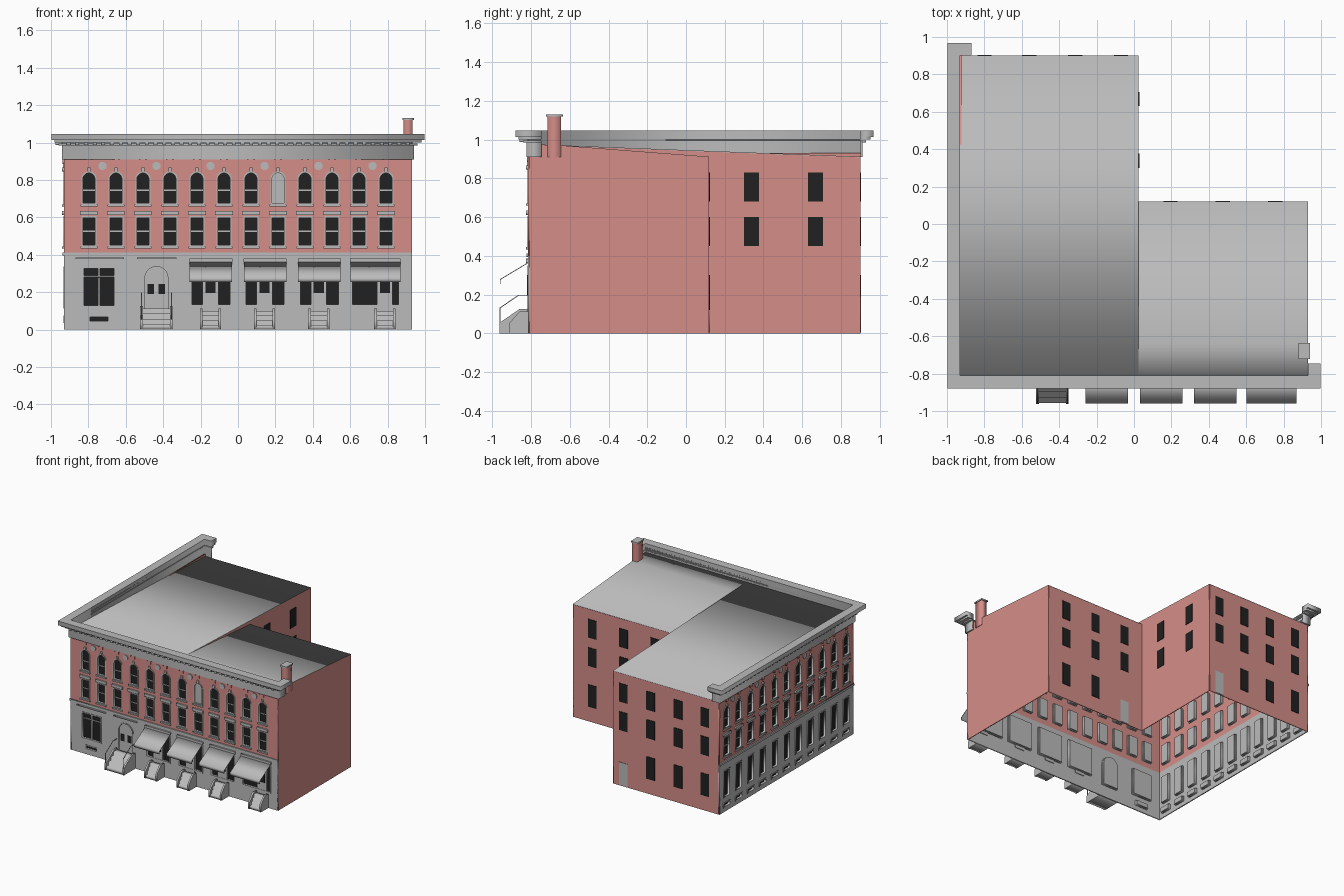
import bpy, math
from mathutils import Matrix, Vector

if "Cube" in bpy.data.objects:
    bpy.data.objects.remove(bpy.data.objects["Cube"])


def material(name, rgb):
    m = bpy.data.materials.new(name)
    m.diffuse_color = (*rgb, 1)
    m.use_nodes = True
    m.node_tree.nodes["Principled BSDF"].inputs["Base Color"].default_value = m.diffuse_color
    return m


STONE = material("grey_stone", (0.5, 0.5, 0.5))
BRICK = material("red_brick", (0.66, 0.27, 0.25))
GLASS = material("dark_glass", (0.015, 0.015, 0.015))


def frame(right, up, origin=(0, 0, 0)):
    """Local axes for a wall: u to the right, v up, w outward."""
    r, u = Vector(right), Vector(up)
    m = Matrix((r, u, r.cross(u))).transposed().to_4x4()
    m.translation = origin
    return m


Z = (0, 0, 1)
PLAN = frame((1, 0, 0), (0, 1, 0))
SECTION = frame((0, 1, 0), Z)                       # profile in y,z swept along x
FRONT = frame((1, 0, 0), Z, (0, -0.815, 0))
LEFT = frame((0, -1, 0), Z, (-0.93, 0, 0))
BACK_LONG = frame((-1, 0, 0), Z, (0, 0.90, 0))
BACK_WING = frame((-1, 0, 0), Z, (0, 0.12, 0))
COURT = frame((0, 1, 0), Z, (0.025, 0, 0))


def shape(name, mat, fr, w0, w1, loops):
    """Extrude flat outlines (nested loops become holes) from depth w0 to w1."""
    c = bpy.data.curves.new(name, 'CURVE')
    c.dimensions, c.fill_mode, c.extrude = '2D', 'BOTH', (w1 - w0) / 2
    for pts in loops:
        s = c.splines.new('POLY')
        s.points.add(len(pts) - 1)
        for p, (u, v) in zip(s.points, pts):
            p.co = (u, v, 0, 1)
        s.use_cyclic_u = True
    tmp = bpy.data.objects.new(name + "_outline", c)
    bpy.context.collection.objects.link(tmp)
    bpy.context.view_layer.update()
    deps = bpy.context.evaluated_depsgraph_get()
    me = bpy.data.meshes.new_from_object(tmp.evaluated_get(deps))
    bpy.data.objects.remove(tmp)
    me.materials.clear()
    me.materials.append(mat)
    me.transform(fr @ Matrix.Translation((0, 0, (w0 + w1) / 2)))
    ob = bpy.data.objects.new(name, me)
    bpy.context.collection.objects.link(ob)
    return ob


def rect(u0, u1, v0, v1):
    return [(u0, v0), (u1, v0), (u1, v1), (u0, v1)]


def opening(o, g=0.0):
    """Outline of an opening (centre, bottom, top, width, arched) grown by g."""
    c, v0, v1, w, arched = o
    h, v0, v1 = w / 2 + g, v0 - g, v1 + g
    if not arched:
        return rect(c - h, c + h, v0, v1)
    arc = [(c + h * math.cos(a * math.pi / 10), v1 - h + h * math.sin(a * math.pi / 10)) for a in range(11)]
    return [(c - h, v0), (c + h, v0)] + arc


def disc(u, v, r):
    return [(u + r * math.cos(a * math.pi / 8), v + r * math.sin(a * math.pi / 8)) for a in range(16)]


def facade(tag, fr, u0, u1, cols, ground, blind=()):
    """Street wall with stone ground floor and two brick storeys of windows."""
    rects = [(c, 0.45, 0.60, 0.07, False) for c in cols]
    arches = [(c, 0.675, 0.84, 0.07, True) for c in cols]
    upper = rects + arches
    shape(tag + "_ground_wall", STONE, fr, -0.008, 0, [rect(u0, u1, 0, 0.40)] + [opening(o) for o in ground])
    shape(tag + "_brick_wall", BRICK, fr, -0.008, 0, [rect(u0, u1, 0.40, 0.93)] + [opening(o) for o in upper])
    # glazing, its backing and the frames around it
    glazed = [o for o in ground + upper if o not in [arches[i] for i in blind]]
    shape(tag + "_glass", GLASS, fr, -0.018, -0.013, [opening(o) for o in glazed])
    shape(tag + "_window_backs", STONE, fr, -0.03, -0.018, [opening(o, 0.003) for o in ground + upper])
    shape(tag + "_window_frames", STONE, fr, -0.018, 0.004,
          [opening(o, g) for o in ground + upper for g in (0.006, -0.003)])
    if blind:
        shape(tag + "_blind_window", STONE, fr, -0.018, -0.006, [opening(arches[i]) for i in blind])
    shape(tag + "_sash_rails", STONE, fr, -0.016, -0.008,
          [rect(c - 0.035, c + 0.035, v, v + 0.006) for c in cols for v in (0.523, 0.742)])
    # lintels, sills, keystones, belt course and medallions
    trim = [rect(c - 0.047, c + 0.047, 0.612, 0.634) for c in cols]
    trim += [rect(c - 0.045, c + 0.045, v, v + 0.011) for c in cols for v in (0.434, 0.659)]
    trim += [rect(c - 0.008, c + 0.008, 0.846, 0.866) for c in cols]
    shape(tag + "_lintels_and_sills", STONE, fr, 0, 0.010, trim)
    shape(tag + "_belt_course", STONE, fr, 0, 0.008, [rect(u0, u1, 0.395, 0.412)])
    mids = [(a + b) / 2 for a, b in zip(cols, cols[1:])]
    shape(tag + "_medallions", STONE, fr, 0, 0.006, [disc(m, 0.875, 0.022) for m in mids[::2]])
    # brick corbels under the frieze
    shape(tag + "_brick_corbels", BRICK, fr, 0, 0.007,
          [rect(m - 0.05, m + 0.05, 0.9, 0.912) for m in mids] +
          [rect(c - 0.012, c + 0.012, 0.885, 0.912) for c in cols])
    n = int((u1 - u0) / 0.046)
    shape(tag + "_dentils", STONE, fr, 0.005, 0.045,
          [rect(u, u + 0.02, 0.987, 1.002) for u in [u0 + (i + 0.3) * (u1 - u0) / n for i in range(n)]])


# street facades
front_cols = [-0.797 + 0.1444 * i for i in range(12)]
shops = [(-0.145, 0.21, -0.147), (0.145, 0.21, 0.142), (0.435, 0.21, 0.432), (0.735, 0.25, 0.785)]
front_ground = [(-0.743, 0.125, 0.33, 0.165, False), (-0.743, 0.043, 0.07, 0.10, False),
                (-0.436, 0.10, 0.34, 0.13, True)]
front_ground += [(c, 0.13, 0.345, w, False) for c, w, d in shops]
facade("front", FRONT, -0.93, 0.93, front_cols, front_ground, blind=(7,))
left_cols = [-0.0425 + 0.153 * (i - 5) for i in range(11)]
left_ground = [(c, 0.12, 0.33, 0.07, False) for c in left_cols]
left_ground += [(c, 0.04, 0.07, 0.08, False) for c in left_cols]
facade("left", LEFT, -0.90, 0.815, left_cols, left_ground)

# big front window bars and ledges
shape("large_window_bars", STONE, FRONT, -0.016, -0.004,
      [rect(-0.749, -0.737, 0.125, 0.279), rect(-0.825, -0.661, 0.28, 0.288), rect(-0.749, -0.737, 0.289, 0.33)])
shape("ground_floor_ledges", STONE, FRONT, 0, 0.012, [rect(-0.87, -0.61, 0.378, 0.386), rect(-0.54, -0.33, 0.378, 0.386)])

# entrance door with two panes and an arched surround
shape("entrance_door", STONE, FRONT, -0.014, -0.008, [opening((-0.436, 0.10, 0.34, 0.13, True))])
shape("entrance_door_panes", GLASS, FRONT, -0.008, -0.005, [rect(-0.485, -0.45, 0.19, 0.245), rect(-0.424, -0.389, 0.19, 0.245)])

# shop doors
shape("shop_doors", STONE, FRONT, -0.014, 0.002, [rect(d - 0.042, d + 0.042, 0.10, 0.34) for c, w, d in shops])
shape("shop_door_panes", GLASS, FRONT, 0.002, 0.005, [rect(d - 0.027, d + 0.027, 0.195, 0.30) for c, w, d in shops])

# awnings with a hanging valance and a head board
awning = [(-0.815, 0.367), (-0.96, 0.28), (-0.96, 0.255), (-0.957, 0.255), (-0.957, 0.277), (-0.815, 0.362)]
for i, (c, w, d) in enumerate(shops):
    h = w / 2 + 0.008
    shape(f"awning_{i + 1}", STONE, SECTION, c - h, c + h, [awning])
shape("awning_head_boards", STONE, FRONT, 0, 0.012,
      [rect(c - w / 2 - 0.01, c + w / 2 + 0.01, 0.362, 0.38) for c, w, d in shops])


def stoop(name, c, half, y0, top):
    """Stairs between two sloped cheek walls."""
    n, y1 = 4, -0.845
    pts = [(-0.815, 0), (y0 + 0.005, 0)]
    for i in range(n):
        y, yn = [y0 + 0.005 + (y1 - y0) * k / n for k in (i, i + 1)]
        z = (top - 0.012) * (i + 1) / n
        pts += [(y, z), (yn, z)]
    pts += [(-0.815, top - 0.012)]
    shape(name + "_steps", STONE, SECTION, c - half, c + half, [pts])
    cheek = [(-0.815, 0), (y0, 0), (y0, 0.055), (y1 - 0.015, top), (-0.815, top)]
    for s, side in ((-1, "left"), (1, "right")):
        w = c + s * half
        shape(f"{name}_{side}_cheek", STONE, SECTION, w - 0.007, w + 0.007, [cheek])


stoop("entrance_stoop", -0.436, 0.08, -0.962, 0.125)
for i, (c, w, d) in enumerate(shops):
    stoop(f"shop_stoop_{i + 1}", d, 0.05, -0.91, 0.112)

# entrance hand rails
rail = [(-0.962, 0.05), (-0.962, 0.133), (-0.865, 0.199), (-0.815, 0.199),
        (-0.815, 0.195), (-0.863, 0.195), (-0.958, 0.130), (-0.958, 0.05)]
for x, side in ((-0.516, "left"), (-0.356, "right")):
    shape(f"hand_rail_{side}", STONE, SECTION, x - 0.002, x + 0.002, [rail])

# plain brick walls
shape("right_wall", BRICK, SECTION, 0.924, 0.93,
      [[(-0.815, 0), (0.12, 0), (0.12, 0.91), (-0.64, 0.97), (-0.815, 0.977)]])
shape("court_wall", BRICK, COURT, -0.006, 0,
      [[(0.12, 0), (0.90, 0), (0.90, 0.91), (-0.64, 0.97), (0.12, 0.908)]])
shape("long_back_wall", BRICK, BACK_LONG, -0.006, 0, [rect(-0.025, 0.93, 0, 0.91)])
shape("wing_back_wall", BRICK, BACK_WING, -0.006, 0, [rect(-0.93, -0.025, 0, 0.91)])

# rear windows and doors
ROWS = [(0.12, 0.30), (0.45, 0.60), (0.68, 0.83)]


def rear(tag, fr, cols, rows, door=None):
    shape(tag + "_windows", GLASS, fr, 0, 0.004,
          [rect(c - 0.038, c + 0.038, a, b) for c in cols for a, b in rows if not (c == door and a < 0.2)])
    if door is not None:
        shape(tag + "_door", STONE, fr, 0, 0.004, [rect(door - 0.038, door + 0.038, 0.005, 0.19)])


rear("long_back", BACK_LONG, [0.07, 0.314, 0.56, 0.80], ROWS, 0.07)
rear("wing_back", BACK_WING, [-0.755, -0.475, -0.195], ROWS, -0.195)
rear("court", COURT, [0.338, 0.668], ROWS[1:])

# sloping roofs
shape("long_roof", STONE, SECTION, -0.93, 0.025,
      [[(-0.815, 0.977), (-0.815, 0.973), (0.90, 0.908), (0.90, 0.912)]])
shape("wing_roof", STONE, SECTION, 0.025, 0.93,
      [[(-0.815, 0.977), (-0.815, 0.973), (-0.64, 0.966), (0.12, 0.908), (0.12, 0.912), (-0.64, 0.97)]])

# stepped cornice wrapping the two street sides with short returns
for name, o, z0, z1 in (("frieze", 0.012, 0.91, 0.99), ("bed_moulding", 0.03, 0.985, 0.995),
                        ("soffit", 0.052, 1.0, 1.015), ("cornice", 0.068, 1.013, 1.047)):
    shape(name, STONE, PLAN, z0, z1, [[
        (0.93 + o, -0.812 - o), (0.93 + o, -0.745), (0.93, -0.745), (0.93, -0.81), (-0.93, -0.81),
        (-0.93, 0.90), (-0.87, 0.90), (-0.87, 0.90 + o), (-0.93 - o, 0.90 + o), (-0.93 - o, -0.812 - o)]])
shape("parapet_core", STONE, PLAN, 0.98, 1.02, [[
    (0.93, -0.822), (0.93, -0.81), (-0.93, -0.81), (-0.93, 0.90), (-0.942, 0.90), (-0.942, -0.822)]])

# chimney
shape("chimney", BRICK, PLAN, 0.91, 1.12, [rect(0.886, 0.934, -0.714, -0.644)])
shape("chimney_cap", STONE, PLAN, 1.12, 1.131, [rect(0.88, 0.94, -0.722, -0.636)])
